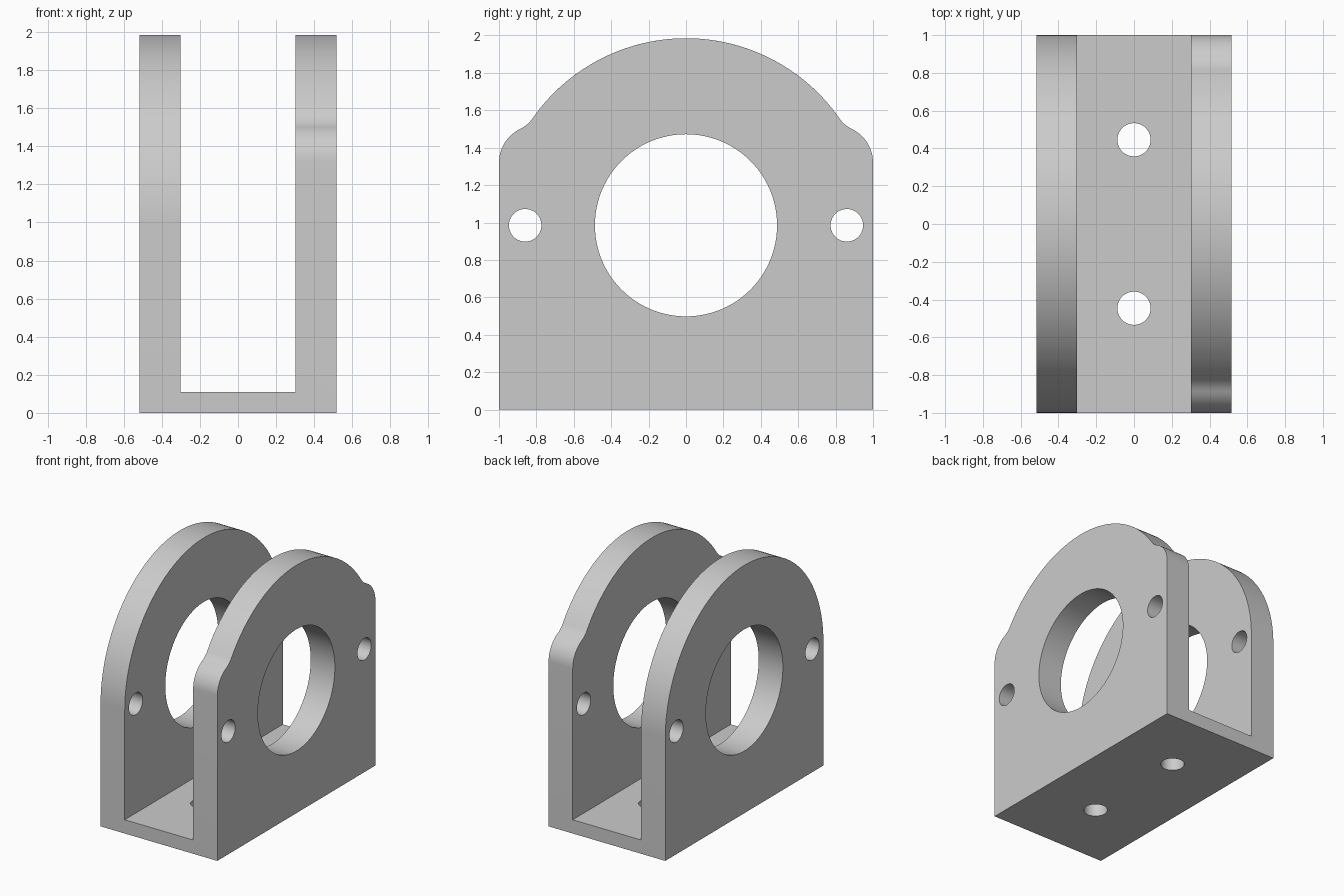
import bpy, bmesh
from math import pi, cos, sin, atan2, sqrt, radians
from mathutils import Vector, Matrix

if "Cube" in bpy.data.objects:
    bpy.data.objects.remove(bpy.data.objects["Cube"], do_unlink=True)

OUT, INN, FLOOR, AXIS = 0.517, 0.303, 0.11, 0.985

grey = bpy.data.materials.new("plain grey")
grey.use_nodes = True
grey.diffuse_color = (0.6, 0.6, 0.6, 1)
grey.node_tree.nodes["Principled BSDF"].inputs["Base Color"].default_value = (0.6, 0.6, 0.6, 1)


def new_object(name, bm):
    bmesh.ops.recalc_face_normals(bm, faces=bm.faces)
    mesh = bpy.data.meshes.new(name)
    bm.to_mesh(mesh)
    bm.free()
    mesh.materials.append(grey)
    obj = bpy.data.objects.new(name, mesh)
    bpy.context.collection.objects.link(obj)
    return obj


def extrude_profile(name, points, x0, x1):
    """Extrude a (y, z) outline from x0 to x1."""
    bm = bmesh.new()
    face = bm.faces.new([bm.verts.new((x0, y, z)) for y, z in points])
    ext = bmesh.ops.extrude_face_region(bm, geom=[face])["geom"]
    verts = [v for v in ext if isinstance(v, bmesh.types.BMVert)]
    bmesh.ops.translate(bm, verts=verts, vec=(x1 - x0, 0, 0))
    return new_object(name, bm)


def cylinder(name, centre, radius, depth, sides, along_x):
    bm = bmesh.new()
    turn = Matrix.Rotation(pi / 2, 4, "Y") if along_x else Matrix()
    bmesh.ops.create_cone(bm, cap_ends=True, segments=sides, radius1=radius, radius2=radius,
                          depth=depth, matrix=Matrix.Translation(centre) @ turn)
    obj = new_object(name, bm)
    obj.hide_render = True
    return obj


def arc(centre, radius, a0, a1, steps):
    angles = [a0 + (a1 - a0) * i / steps for i in range(steps + 1)]
    return [(centre[0] + radius * cos(a), centre[1] + radius * sin(a)) for a in angles]


def mirrored(half):
    """Complete an outline whose +y half ends on the centre line."""
    return half + [(-y, z) for y, z in reversed(half[:-1])]


def shoulder_half():
    """Rounded corner, concave blend, then the large crown arc."""
    big, small, r, f = Vector((0, AXIS)), Vector((0.8, 1.32)), 0.2, 0.17
    gap = small - big
    d = gap.length
    along = ((1 + f) ** 2 - (r + f) ** 2 + d * d) / (2 * d)
    u = gap / d
    blend = big + u * along + Vector((-u.y, u.x)) * sqrt((1 + f) ** 2 - along ** 2)
    to_small, to_big = small - blend, big - blend
    a_small = atan2(-to_small.y, -to_small.x)
    a_big = atan2(-to_big.y, -to_big.x)
    return ([(1, 0)] + arc(small, r, 0, a_small, 12)
            + arc(blend, f, a_small - pi, a_big - pi, 8)[1:]
            + arc(big, 1, a_big, pi / 2, 28)[1:])


# Base plate and the two upright walls
bracket = extrude_profile("bracket", [(-1, 0), (1, 0), (1, FLOOR), (-1, FLOOR)], -OUT, OUT)
round_half = [(1, 0)] + arc((0, AXIS), 1, 0, pi / 2, 48)
round_wall = extrude_profile("round_wall", mirrored(round_half), -OUT, -INN)
shoulder_wall = extrude_profile("shouldered_wall", mirrored(shoulder_half()), INN, OUT)

# Cutters for the bore, the pin holes and the floor screw holes
tools = [(round_wall, "UNION"), (shoulder_wall, "UNION"),
         (cylinder("bore_cutter", (0, 0, AXIS), 0.487, 3, 96, True), "DIFFERENCE")]
for s in (-1, 1):
    tools.append((cylinder("pin_cutter", (0, s * 0.86, AXIS), 0.087, 3, 40, True), "DIFFERENCE"))
    tools.append((cylinder("screw_cutter", (0, s * 0.446, 0), 0.088, 0.6, 40, False), "DIFFERENCE"))

bpy.context.view_layer.objects.active = bracket
for tool, operation in tools:
    mod = bracket.modifiers.new(tool.name, "BOOLEAN")
    mod.operation, mod.solver, mod.object = operation, "EXACT", tool
    bpy.ops.object.modifier_apply(modifier=mod.name)
for tool, _ in tools:
    bpy.data.objects.remove(tool, do_unlink=True)

# Merge coplanar leftovers, then smooth the curved faces
bm = bmesh.new()
bm.from_mesh(bracket.data)
bmesh.ops.remove_doubles(bm, verts=bm.verts, dist=0.0001)
bmesh.ops.dissolve_limit(bm, angle_limit=radians(0.2), verts=bm.verts, edges=bm.edges)
bm.to_mesh(bracket.data)
bm.free()
bpy.ops.object.select_all(action="DESELECT")
bracket.select_set(True)
bpy.ops.object.shade_smooth_by_angle(angle=radians(30))
